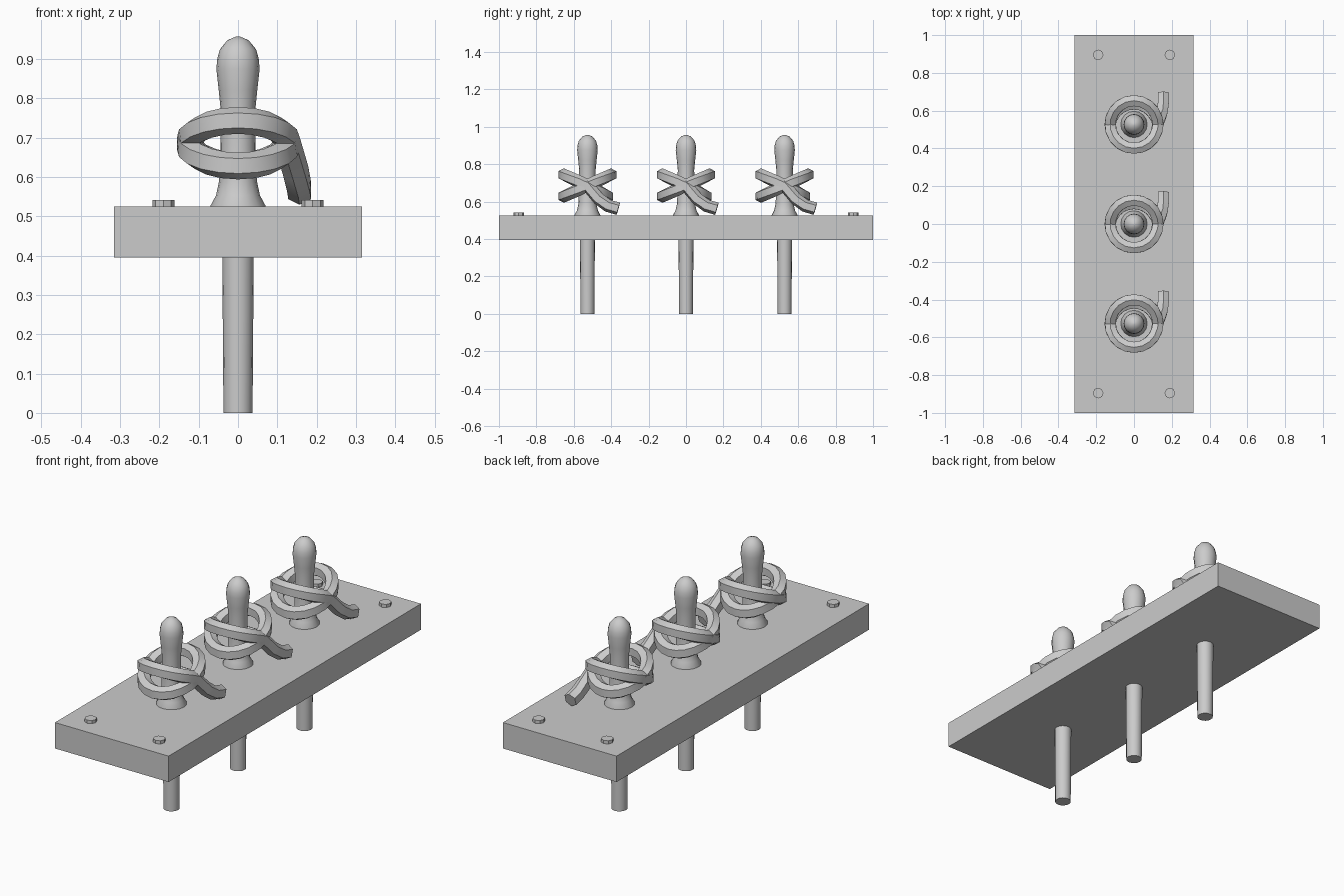
import bpy, bmesh, math
from mathutils import Vector

if "Cube" in bpy.data.objects:
    bpy.data.objects.remove(bpy.data.objects["Cube"])

grey = bpy.data.materials.new("light_grey")
grey.diffuse_color = (0.6, 0.6, 0.6, 1)
grey.use_nodes = True
grey.node_tree.nodes["Principled BSDF"].inputs["Base Color"].default_value = grey.diffuse_color


def make_object(name, bm, smooth=None):
    bmesh.ops.recalc_face_normals(bm, faces=bm.faces[:])
    me = bpy.data.meshes.new(name)
    bm.to_mesh(me)
    bm.free()
    me.materials.append(grey)
    ob = bpy.data.objects.new(name, me)
    bpy.context.collection.objects.link(ob)
    if smooth:
        bpy.ops.object.select_all(action='DESELECT')
        ob.select_set(True)
        bpy.context.view_layer.objects.active = ob
        bpy.ops.object.shade_smooth_by_angle(angle=math.radians(smooth))
    return ob


def skin(rings):
    """Join equal-sized vertex rings with quads and cap both ends."""
    bm = bmesh.new()
    loops = [[bm.verts.new(p) for p in r] for r in rings]
    n = len(loops[0])
    for a, b in zip(loops, loops[1:]):
        for i in range(n):
            j = (i + 1) % n
            bm.faces.new((a[i], a[j], b[j], b[i]))
    bm.faces.new(loops[0][::-1])
    bm.faces.new(loops[-1])
    return bm


def lathe(name, profile, sides, centre, smooth=None):
    cx, cy = centre
    rings = [[(cx + r * math.cos(2 * math.pi * i / sides),
               cy + r * math.sin(2 * math.pi * i / sides), z) for i in range(sides)]
             for r, z in profile]
    return make_object(name, skin(rings), smooth)


# Plank
bm = bmesh.new()
bmesh.ops.create_cube(bm, size=1)
for v in bm.verts:
    v.co = (v.co.x * 0.63, v.co.y * 2, 0.46 + v.co.z * 0.13)
make_object("plank", bm)

# Pin outline (radius, height), from foot to rounded handle
PIN = [(0.037, 0), (0.040, 0.40), (0.042, 0.50), (0.070, 0.515), (0.070, 0.527), (0.056, 0.553),
       (0.048, 0.59), (0.045, 0.66), (0.044, 0.77), (0.049, 0.82), (0.055, 0.875),
       (0.053, 0.90), (0.046, 0.925), (0.027, 0.948), (0.006, 0.957)]

# Rope path: tail, first tilted turn (front high), second turn (front low)
path = [Vector(p) for p in ((0.157, 0.165, 0.562), (0.155, 0.11, 0.578),
                            (0.147, 0.06, 0.615))]
STEPS = 20
for k in range(2 * STEPS + 1):
    t = 2 * math.pi * k / STEPS
    second = t > 2 * math.pi
    s = math.sin(t)
    z = 0.686 + (-0.058 if second else 0.058) * s
    r = 0.126 - (0.018 * max(0, -s) if not second else 0)
    path.append(Vector((r * math.cos(t), -r * math.sin(t), z)))

# Six-sided rope section (outward, up)
SECTION = [(0.029, 0.019), (0, 0.034), (-0.029, 0.019),
           (-0.029, -0.019), (0, -0.034), (0.029, -0.019)]


def rope(name, y):
    rings = []
    for i, p in enumerate(path):
        tan = (path[min(i + 1, len(path) - 1)] - path[max(i - 1, 0)]).normalized()
        out = Vector((0, 0, 1)).cross(tan).normalized()
        up = tan.cross(out)
        rings.append([p + Vector((0, y, 0)) + out * a + up * b for a, b in SECTION])
    return make_object(name, skin(rings), 30)


# Three pins, each with a coiled rope
for n, y in enumerate((-0.527, 0, 0.527), 1):
    lathe(f"pin_{n}", PIN, 16, (0, y), 35)
    rope(f"rope_{n}", y)

# Corner bolts
for n, (sx, sy) in enumerate(((-1, -1), (1, -1), (-1, 1), (1, 1)), 1):
    lathe(f"bolt_{n}", [(0.028, 0.515), (0.028, 0.541)], 8, (sx * 0.19, sy * 0.895))
